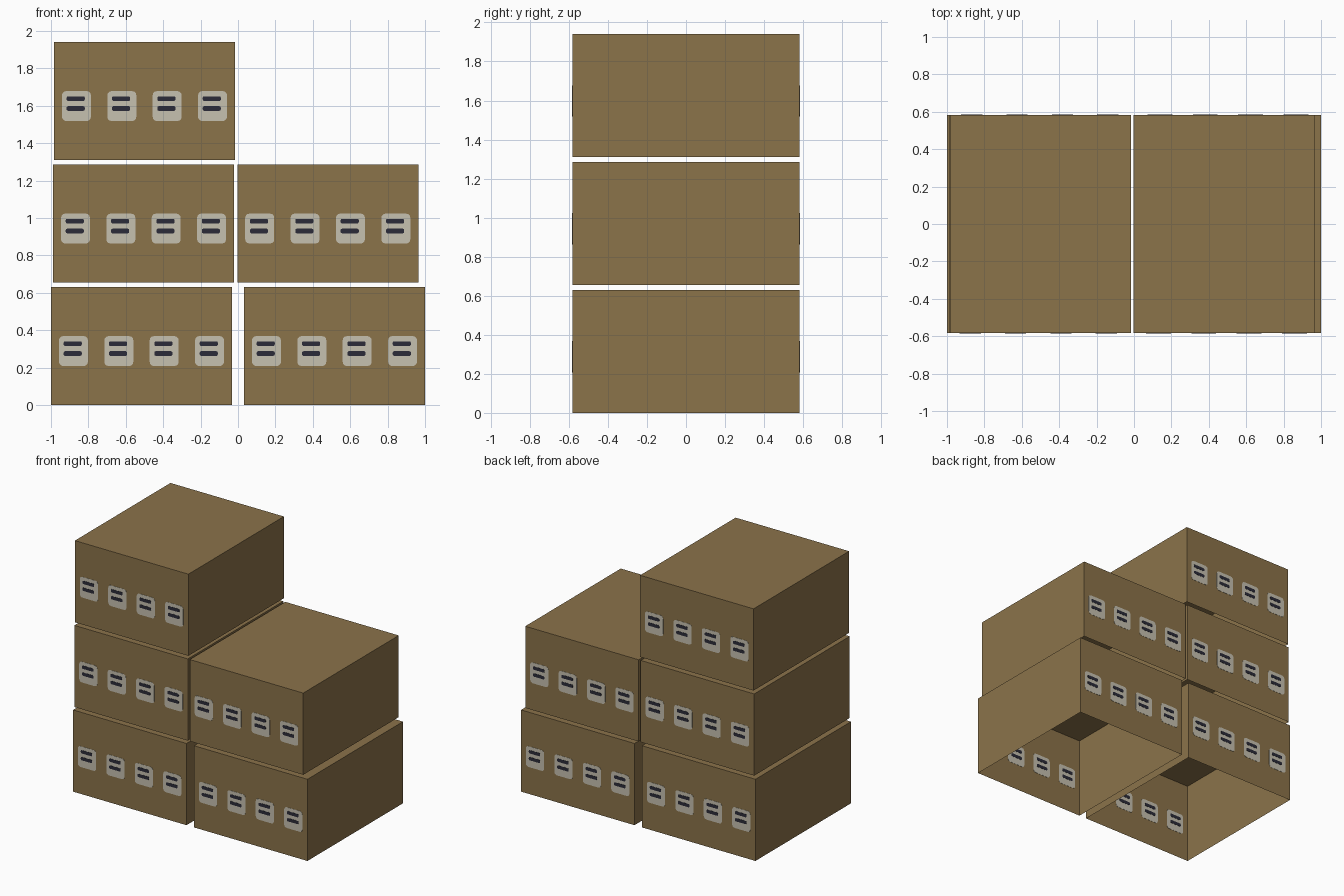
import bpy, bmesh, math

if "Cube" in bpy.data.objects:
    bpy.data.objects.remove(bpy.data.objects["Cube"])

W, D, H = 0.968, 1.164, 0.63      # size of one carton


def material(name, rgb):
    m = bpy.data.materials.new(name)
    lin = [((c / 255 + 0.055) / 1.055) ** 2.4 for c in rgb]
    m.diffuse_color = (*lin, 1)
    m.use_nodes = True
    m.node_tree.nodes["Principled BSDF"].inputs["Base Color"].default_value = m.diffuse_color
    return m


CARDBOARD = material("cardboard brown", (139, 115, 74))
LABEL = material("label cream", (198, 193, 176))
INK = material("ink dark", (43, 43, 56))


def finish(bm, name, mat, loc):
    mesh = bpy.data.meshes.new(name)
    bm.to_mesh(mesh)
    bm.free()
    mesh.materials.append(mat)
    ob = bpy.data.objects.new(name, mesh)
    ob.location = loc
    bpy.context.collection.objects.link(ob)
    return ob


def add_plate(bm, cx, cy, cz, w, h, r, t):
    """Thin rounded plate in the xz plane, centred on the wall so both sides show."""
    pts = []
    for q, (sx, sz) in enumerate([(1, 1), (-1, 1), (-1, -1), (1, -1)]):
        for k in range(4):
            a = math.radians(q * 90 + k * 30)
            pts.append((cx + sx * (w / 2 - r) + r * math.cos(a),
                        cz + sz * (h / 2 - r) + r * math.sin(a)))
    front = [bm.verts.new((x, cy - t / 2, z)) for x, z in pts]
    back = [bm.verts.new((x, cy + t / 2, z)) for x, z in pts]
    bm.faces.new(front)
    bm.faces.new(back[::-1])
    n = len(pts)
    for i in range(n):
        j = (i + 1) % n
        bm.faces.new((front[j], front[i], back[i], back[j]))


def carton(name, x, z):
    loc = (x, 0, z)
    # carton shell, open at the bottom
    bm = bmesh.new()
    bmesh.ops.create_cube(bm, size=1)
    for v in bm.verts:
        v.co = (v.co.x * W, v.co.y * D, (v.co.z + 0.5) * H)
    bottom = [f for f in bm.faces if f.normal.z < -0.5]
    bmesh.ops.delete(bm, geom=bottom, context='FACES_ONLY')
    finish(bm, name, CARDBOARD, loc)

    # four labels with two bars each, on front and back
    labels, bars = bmesh.new(), bmesh.new()
    for side in (1, -1):
        y = -side * D / 2
        for i in range(4):
            lx = (i - 1.5) * 0.2425
            add_plate(labels, side * lx, y, 0.288, 0.155, 0.16, 0.022, 0.003)
            for bz in (0.328, 0.275):
                add_plate(bars, side * (lx - 0.004), y, bz, 0.097, 0.025, 0.008, 0.006)
    finish(labels, name + "_labels", LABEL, loc)
    finish(bars, name + "_label_bars", INK, loc)


# stack of five cartons
carton("bottom_left_carton", -0.516, 0)
carton("bottom_right_carton", 0.516, 0)
carton("middle_left_carton", -0.505, 0.655)
carton("middle_right_carton", 0.480, 0.655)
carton("top_left_carton", -0.500, 1.31)
